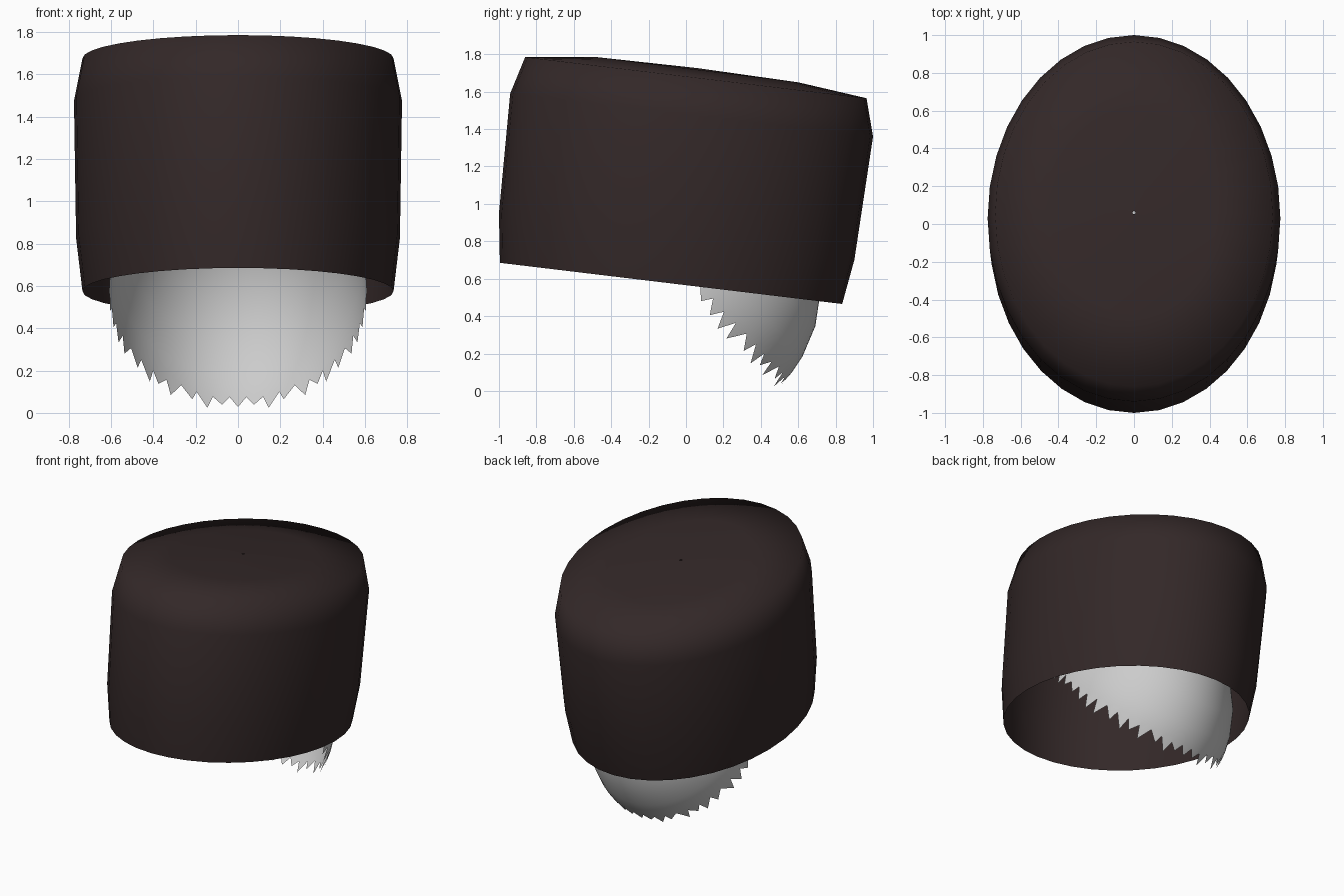
import bpy, bmesh, math, random
from mathutils import Vector

if "Cube" in bpy.data.objects:
    bpy.data.objects.remove(bpy.data.objects["Cube"])

random.seed(4)


def material(name, rgb):
    m = bpy.data.materials.new(name)
    m.diffuse_color = (*rgb, 1)
    m.use_nodes = True
    m.node_tree.nodes["Principled BSDF"].inputs["Base Color"].default_value = m.diffuse_color
    return m


def loft(name, rings, mat):
    """Skin a list of equal-length closed rings, leaving both ends open."""
    bm = bmesh.new()
    rows = [[bm.verts.new(p) for p in ring] for ring in rings]
    n = len(rows[0])
    for a, b in zip(rows, rows[1:]):
        for i in range(n):
            j = (i + 1) % n
            bm.faces.new((a[i], a[j], b[j], b[i]))
    for f in bm.faces:
        f.smooth = True
    me = bpy.data.meshes.new(name)
    bm.to_mesh(me)
    bm.free()
    me.materials.append(mat)
    ob = bpy.data.objects.new(name, me)
    bpy.context.collection.objects.link(ob)
    return ob


brown = material("dark brown fur", (0.033, 0.021, 0.021))
white = material("pale grey hair", (0.6, 0.6, 0.6))

# Fur hat: tilted elliptical rings as (half width, front y, front z, back y, back z)
sections = [
    (0.735, -0.995, 0.685, 0.835, 0.465),
    (0.765, -1.00, 0.95, 0.90, 0.70),
    (0.775, -0.94, 1.59, 1.00, 1.36),
    (0.735, -0.86, 1.785, 0.965, 1.565),
    (0.44, -0.48, 1.785, 0.60, 1.65),
    (0.008, 0.052, 1.727, 0.068, 1.725),
]
SIDES = 36
hat_rings = []
for w, y0, z0, y1, z1 in sections:
    ring = []
    for i in range(SIDES):
        a = math.tau * i / SIDES
        t = 0.5 + 0.5 * math.sin(a)
        ring.append((w * math.cos(a), y0 + (y1 - y0) * t, z0 + (z1 - z0) * t))
    hat_rings.append(ring)
loft("fur_hat", hat_rings, brown)

# Hair: back half of an egg-shaped scalp, cut on a slant with a ragged edge
TEETH = 48
N = TEETH * 2
centre, radii = Vector((0, 0, 0.55)), Vector((0.61, 0.72, 0.73))
pole = Vector((0, 0.72, 0.69)).normalized()
side = Vector((1, 0, 0))
down = side.cross(pole)            # points to the nape or the forehead
if down.z > 0:
    down = -down


def scalp(theta, phi):
    d = pole * math.cos(theta) + (side * math.sin(phi) + down * math.cos(phi)) * math.sin(theta)
    return centre + Vector(d * r for d, r in zip(d, radii))


# Mirrored tooth lengths and sideways lean
half = [(random.uniform(2, 6), random.uniform(-0.6, 0.6)) for _ in range(TEETH + 1)]
hair_rings = []
for deg in (0.5, 15, 30, 45, 60, 74, 82):
    hair_rings.append([scalp(math.radians(deg), math.tau * i / N) for i in range(N)])
edge = []
for i in range(N):
    k = min(i, N - i)
    sign = 1 if i <= TEETH else -1
    length, lean = half[k]
    if i in (0, TEETH):
        lean = 0
    phi = math.tau * i / N
    if i % 2 == 0:
        edge.append(scalp(math.radians(86.5 + length), phi + sign * lean * math.tau / N))
    else:
        edge.append(scalp(math.radians(83 + length * 0.4), phi))
hair_rings.append(edge)
loft("hair", hair_rings, white)
